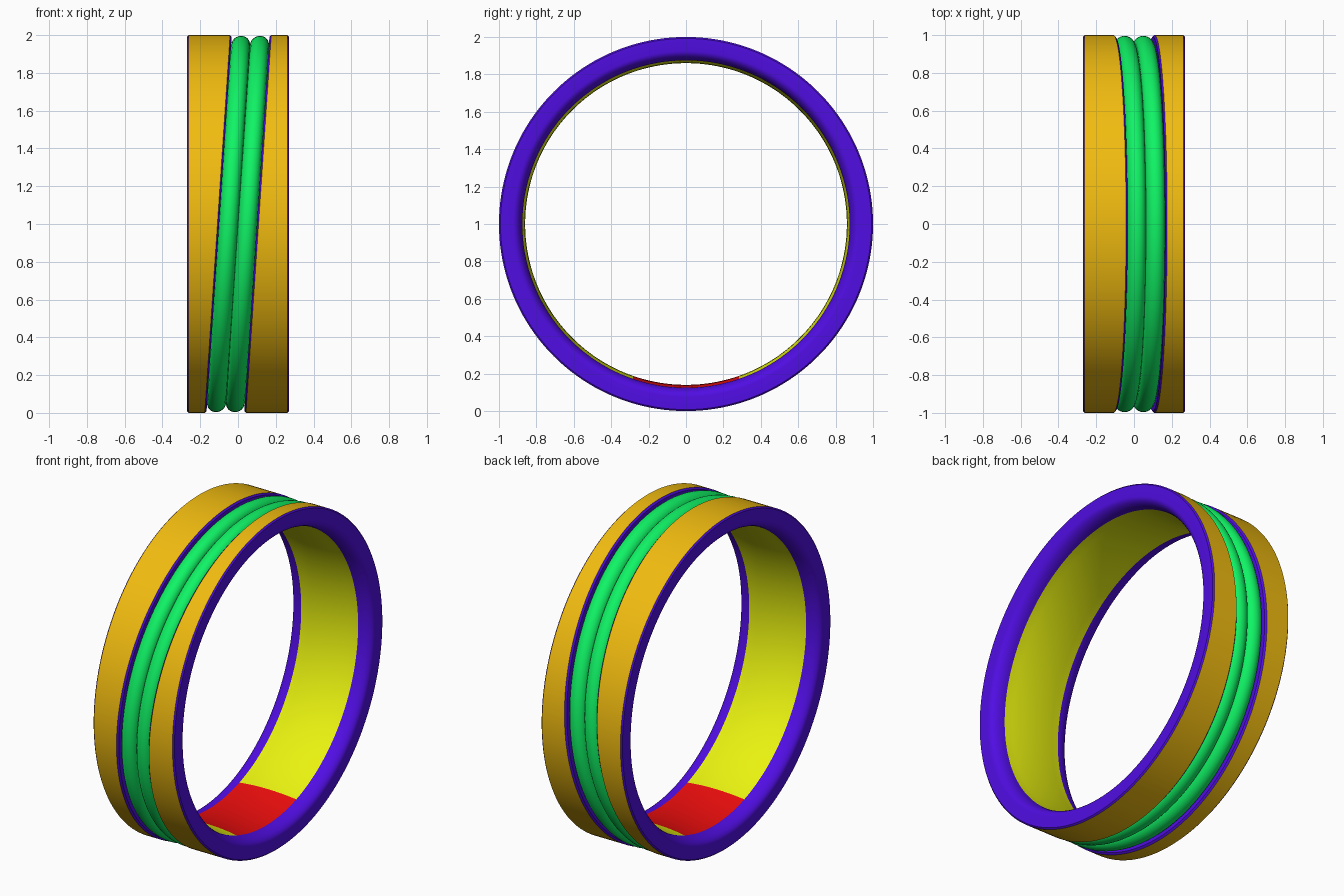
import bpy, bmesh
from math import sin, cos, pi, radians

if "Cube" in bpy.data.objects:
    bpy.data.objects.remove(bpy.data.objects["Cube"])

N = 180          # steps around the band
TILT = 0.067     # sideways lean of the groove at top and bottom


def material(name, rgb):
    m = bpy.data.materials.new(name)
    m.diffuse_color = (*rgb, 1)
    m.use_nodes = True
    m.node_tree.nodes["Principled BSDF"].inputs["Base Color"].default_value = m.diffuse_color
    return m


COLOURS = [material("rim_purple", (0.08, 0.004, 0.76)),
           material("outer_orange", (0.88, 0.50, 0.005)),
           material("inner_yellow", (0.82, 0.90, 0.005)),
           material("inlay_green", (0.005, 0.90, 0.13)),
           material("plate_red", (0.84, 0.004, 0.004))]
PURPLE, ORANGE, YELLOW, GREEN, RED = range(5)


def arc(cx, cr, rx, rr, a0, a1, n):
    return [(cx + rx * cos(radians(a0 + (a1 - a0) * i / n)),
             cr + rr * sin(radians(a0 + (a1 - a0) * i / n))) for i in range(n + 1)]


# Cross-section as (x, radius, follows tilt, colour of the following strip)
profile = []


def add(points, tilt, colour, last):
    profile.extend((x, r, tilt, colour) for x, r in points[:-1])
    profile.append((*points[-1], tilt, last))


# left outer band and groove wall
add([(-0.27, 0.992), (-0.262, 1.0)], 0, PURPLE, ORANGE)
add([(-0.109, 1.0), (-0.10, 0.99), (-0.10, 0.948)], 1, PURPLE, GREEN)
# twin rounded inlay rings
add(arc(-0.05, 0.948, 0.05, 0.048, 180, 0, 12)[1:], 1, GREEN, GREEN)
add(arc(0.05, 0.948, 0.05, 0.048, 180, 0, 12)[1:], 1, GREEN, PURPLE)
# right groove wall and outer band
add([(0.10, 0.99), (0.109, 1.0)], 1, PURPLE, ORANGE)
add([(0.262, 1.0), (0.27, 0.992)], 0, PURPLE, PURPLE)
# rounded inner edges and slightly domed inner surface
add(arc(0.19, 0.925, 0.08, 0.05, 0, -90, 8), 0, PURPLE, YELLOW)
add([(x, 0.86 + 0.015 * (x / 0.19) ** 2) for x in
     (0.14, 0.09, 0.045, 0, -0.045, -0.09, -0.14)], 0, YELLOW, YELLOW)
add(arc(-0.19, 0.925, 0.08, 0.05, -90, -180, 8), 0, PURPLE, PURPLE)

# Sweep the section around the x axis
bm = bmesh.new()
rings = []
for i in range(N):
    a = radians(1) + 2 * pi * i / N
    rings.append([bm.verts.new((x + t * TILT * r * sin(a), r * cos(a), 1 + r * sin(a)))
                  for x, r, t, c in profile])
P = len(profile)
for i in range(N):
    mid = 2 + 360 * i / N
    for j in range(P):
        k = (j + 1) % P
        n = (i + 1) % N
        f = bm.faces.new((rings[i][j], rings[i][k], rings[n][k], rings[n][j]))
        c = profile[j][3]
        # red plate at the bottom of the inner surface
        f.material_index = RED if c == YELLOW and abs(mid - 270) < 19 else c
bmesh.ops.recalc_face_normals(bm, faces=bm.faces)
mesh = bpy.data.meshes.new("ring_band")
bm.to_mesh(mesh)
bm.free()
for m in COLOURS:
    mesh.materials.append(m)
band = bpy.data.objects.new("ring_band", mesh)
bpy.context.collection.objects.link(band)
bpy.context.view_layer.objects.active = band
band.select_set(True)
bpy.ops.object.shade_smooth_by_angle(angle=radians(30))
